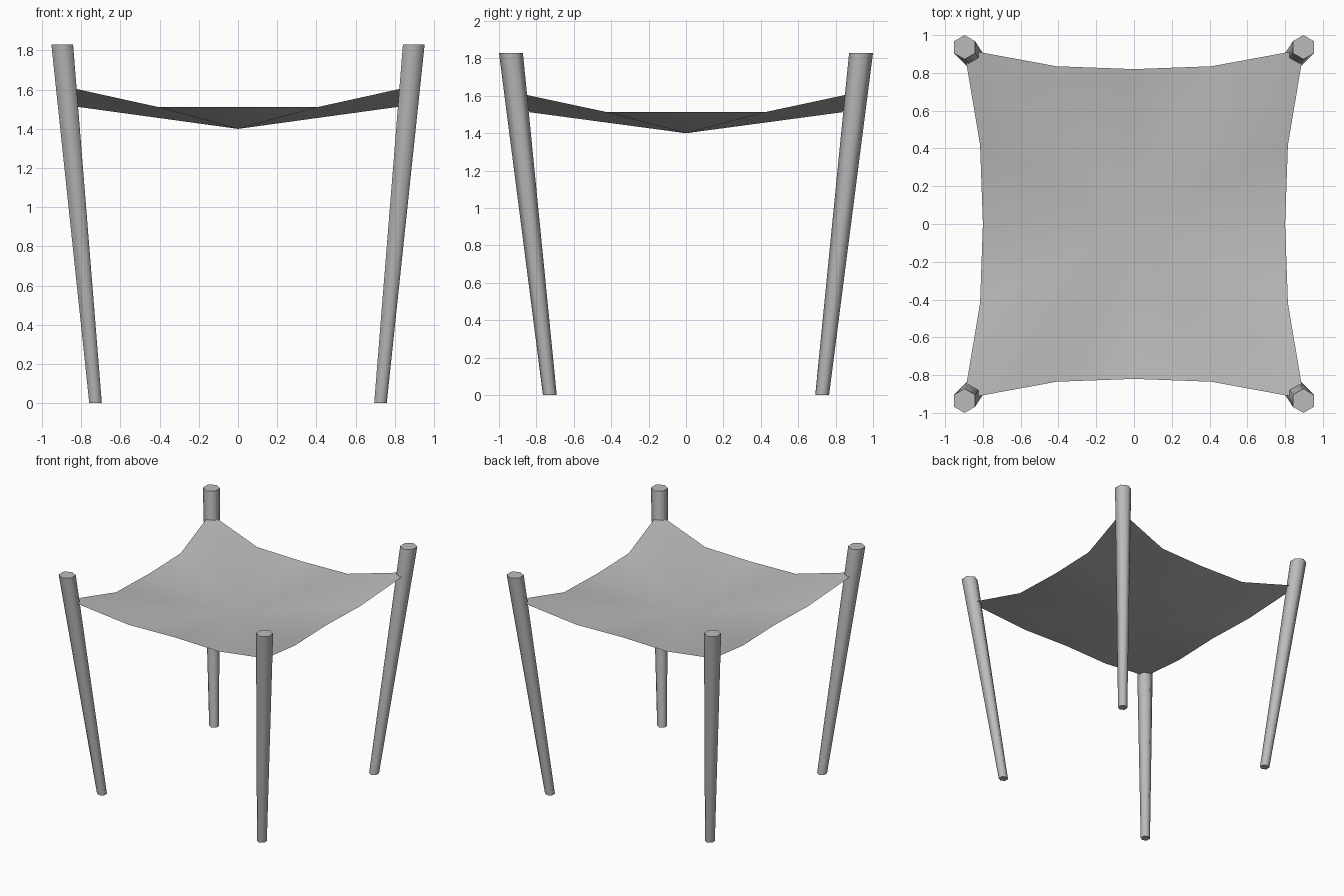
import bpy, bmesh, math
from mathutils import Vector

cube = bpy.data.objects.get("Cube")
if cube:
    bpy.data.objects.remove(cube, do_unlink=True)

grey = bpy.data.materials.new("plain grey")
grey.use_nodes = True
grey.diffuse_color = (0.5, 0.5, 0.5, 1)
grey.node_tree.nodes["Principled BSDF"].inputs["Base Color"].default_value = (0.5, 0.5, 0.5, 1)


def add_object(name, bm, angle):
    mesh = bpy.data.meshes.new(name)
    bm.to_mesh(mesh)
    bm.free()
    mesh.materials.append(grey)
    obj = bpy.data.objects.new(name, mesh)
    bpy.context.collection.objects.link(obj)
    bpy.ops.object.select_all(action="DESELECT")
    obj.select_set(True)
    bpy.context.view_layer.objects.active = obj
    bpy.ops.object.shade_smooth_by_angle(angle=math.radians(angle))


def hexagon(bm, x, y, z, radius):
    """Horizontal six-sided ring with a corner pointing along y."""
    turns = [math.radians(90 + 60 * i) for i in range(6)]
    return [bm.verts.new((x + radius * math.cos(a), y + radius * math.sin(a), z)) for a in turns]


# Four tapered posts leaning outwards, cut level at both ends
for side, sx in (("left", 1), ("right", -1)):
    for end, sy in (("front", -1), ("back", 1)):
        bm = bmesh.new()
        low = hexagon(bm, sx * 0.727, sy * 0.728, 0, 0.037)
        high = hexagon(bm, sx * 0.897, sy * 0.936, 1.83, 0.064)
        bm.faces.new(low[::-1])
        bm.faces.new(high)
        for i in range(6):
            j = (i + 1) % 6
            bm.faces.new((low[i], low[j], high[j], high[i]))
        add_object(f"{end}_{side}_post", bm, 65)

# Sagging cloth: a fan from the low centre to the curved rim
rim = []
quarter = [(0.80, 0, 1.512), (0.815, 0.42, 1.512), (0.90, 0.925, 1.62),
           (0.41, 0.835, 1.512), (0, 0.82, 1.512)]
for sx, sy, step in ((1, 1, 1), (-1, 1, -1), (-1, -1, 1), (1, -1, -1)):
    # each quarter mirrors the first and shares its last point with the next
    rim += [Vector((sx * x, sy * y, z)) for x, y, z in quarter[::step][:-1]]

bm = bmesh.new()
centre = bm.verts.new((0, 0, 1.40))
ring = [bm.verts.new(p) for p in rim]
for i, v in enumerate(ring):
    bm.faces.new((centre, v, ring[(i + 1) % len(ring)]))
add_object("cloth_canopy", bm, 60)
